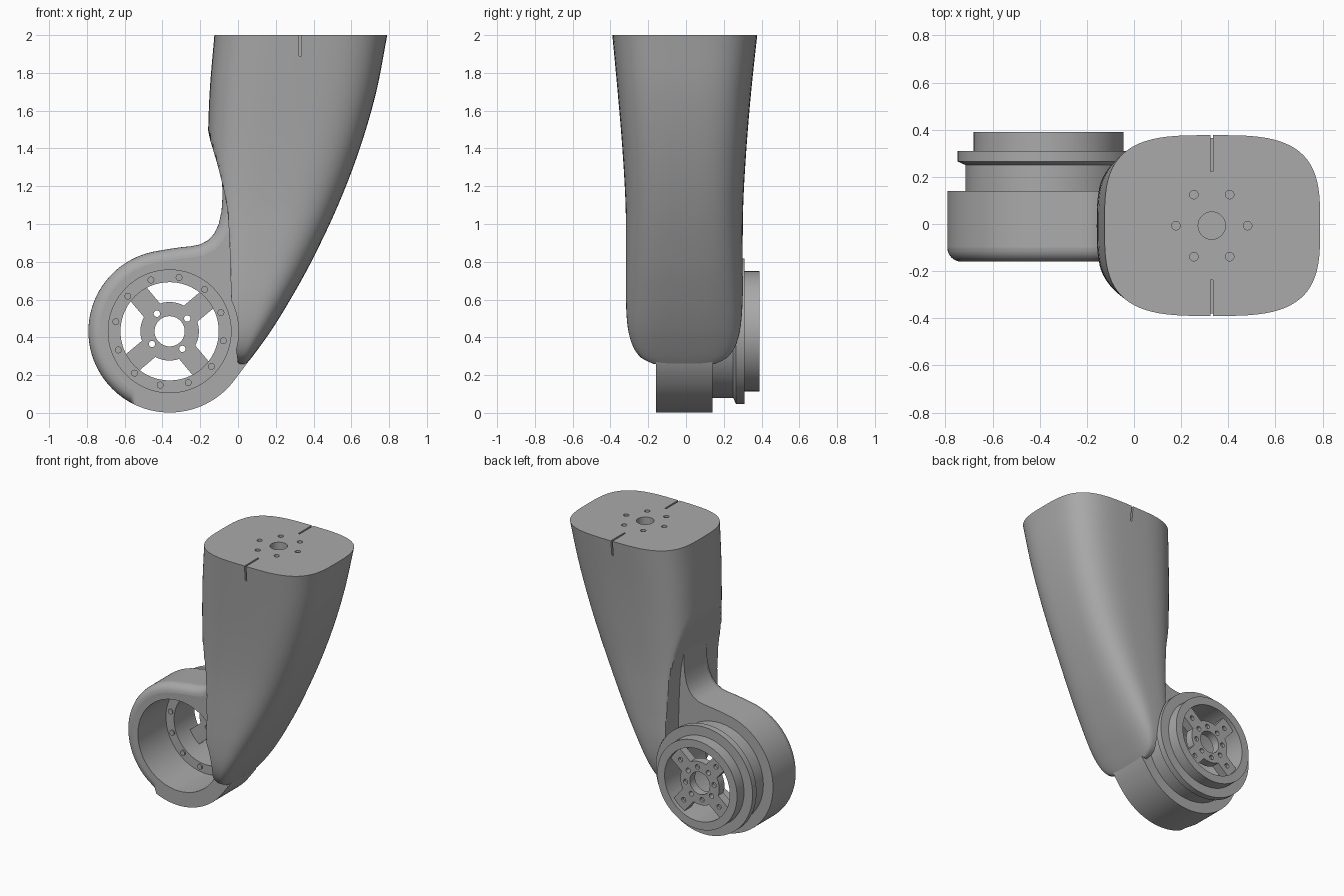
import bpy, bmesh
from math import sin, cos, pi, radians, copysign
from mathutils import Matrix

if "Cube" in bpy.data.objects:
    bpy.data.objects.remove(bpy.data.objects["Cube"], do_unlink=True)

grey = bpy.data.materials.new("machined grey")
grey.use_nodes = True
grey.diffuse_color = (0.4, 0.4, 0.4, 1)
grey.node_tree.nodes["Principled BSDF"].inputs["Base Color"].default_value = (0.4, 0.4, 0.4, 1)

HUB_X, HUB_Z, HOUSING_R, BORE_R, LIP_R = -0.362, 0.432, 0.43, 0.325, 0.26
LIP_Y = 0.16
MOUNT_X, MOUNT_Y = 0.33, -0.007


def make(name, bm):
    bmesh.ops.recalc_face_normals(bm, faces=bm.faces)
    mesh = bpy.data.meshes.new(name)
    bm.to_mesh(mesh)
    bm.free()
    ob = bpy.data.objects.new(name, mesh)
    bpy.context.collection.objects.link(ob)
    mesh.materials.append(grey)
    shade(ob)
    return ob


def activate(ob):
    bpy.ops.object.select_all(action='DESELECT')
    ob.select_set(True)
    bpy.context.view_layer.objects.active = ob


def shade(ob):
    activate(ob)
    bpy.ops.object.shade_smooth_by_angle(angle=radians(30))


def cut(ob, *cutters):
    for c in cutters:
        activate(ob)
        mod = ob.modifiers.new("cut", 'BOOLEAN')
        mod.operation, mod.object, mod.solver = 'DIFFERENCE', c, 'EXACT'
        bpy.ops.object.modifier_apply(modifier=mod.name)
        bpy.data.objects.remove(c, do_unlink=True)
    shade(ob)


def prism(name, points, y0, y1):
    """Extrude an x-z outline along y."""
    bm = bmesh.new()
    face = bm.faces.new([bm.verts.new((x, y0, z)) for x, z in points])
    out = bmesh.ops.extrude_face_region(bm, geom=[face])
    moved = [v for v in out["geom"] if isinstance(v, bmesh.types.BMVert)]
    bmesh.ops.translate(bm, verts=moved, vec=(0, y1 - y0, 0))
    return make(name, bm)


def circle(x, z, r, n=72):
    return [(x + r * cos(2 * pi * i / n), z + r * sin(2 * pi * i / n)) for i in range(n)]


def around(r, degrees):
    a = radians(degrees)
    return HUB_X + r * cos(a), HUB_Z + r * sin(a)


def upright(x, y, r, z0):
    bm = bmesh.new()
    bmesh.ops.create_cone(bm, cap_ends=True, segments=32, radius1=r, radius2=r, depth=2.2 - z0,
                          matrix=Matrix.Translation((x, y, (2.2 + z0) / 2)))
    return make("hole_cutter", bm)


def box(centre, size):
    bm = bmesh.new()
    bmesh.ops.create_cube(bm, size=1, matrix=Matrix.Translation(centre) @ Matrix.Diagonal((*size, 1)))
    return make("slot_cutter", bm)


def curve(rows, z):
    """Smooth interpolation of rows keyed by their first value."""
    i = max(k for k in range(len(rows) - 1) if rows[k][0] <= z + 1e-6)
    a, b = rows[i], rows[i + 1]
    before, after = rows[max(i - 1, 0)], rows[min(i + 2, len(rows) - 1)]
    h = b[0] - a[0]
    t = (z - a[0]) / h
    result = []
    for k in range(1, len(a)):
        m0 = (b[k] - before[k]) / (b[0] - before[0]) * h
        m1 = (after[k] - a[k]) / (after[0] - a[0]) * h
        result.append((2*t**3 - 3*t*t + 1) * a[k] + (t**3 - 2*t*t + t) * m0
                      + (3*t*t - 2*t**3) * b[k] + (t**3 - t*t) * m1)
    return result


# Limb sections: height, left, right, front half-width, back half-width
SECTIONS = [(0.26, 0, 0.045, 0.175, 0.155), (0.29, -0.03, 0.07, 0.235, 0.215),
            (0.35, -0.06, 0.115, 0.28, 0.26), (0.45, -0.10, 0.185, 0.308, 0.288),
            (0.6, -0.14, 0.277, 0.318, 0.30), (0.8, -0.15, 0.388, 0.318, 0.30),
            (1.1, -0.16, 0.53, 0.32, 0.303), (1.4, -0.16, 0.645, 0.337, 0.32),
            (1.7, -0.15, 0.732, 0.362, 0.345), (2.0, -0.125, 0.79, 0.39, 0.377)]
# Trimmed inner side of the limb
TRIM = [(0.26, 0), (0.5, -0.03), (0.9, -0.045), (1.1, -0.06), (1.3, -0.105), (1.47, -0.155), (2.0, -0.3)]


def loft(name, z0, z1, inset=0, trim=True, limit=9, rows=44, n=80):
    bm = bmesh.new()
    rings = []
    for j in range(rows + 1):
        z = z0 + (z1 - z0) * (j / rows) ** 1.5
        left, right, front, back = curve(SECTIONS, z)
        rx, ry = (right - left) / 2 - inset, (front + back) / 2 - inset
        ring = []
        for i in range(n):
            a = 2 * pi * i / n
            x = (left + right) / 2 + rx * copysign(abs(cos(a)) ** 0.6, cos(a))
            y = (back - front) / 2 + ry * copysign(abs(sin(a)) ** 0.6, sin(a))
            x = max(x, curve(TRIM, z)[0]) if trim else min(x, limit)
            ring.append(bm.verts.new((x, y, z)))
        rings.append(ring)
    for lo, hi in zip(rings, rings[1:]):
        for i in range(n):
            bm.faces.new((lo[i - 1], lo[i], hi[i], hi[i - 1]))
    bm.faces.new(rings[0])
    bm.faces.new(rings[-1])
    return make(name, bm)


# Limb with hollow inner side, drum clearance, top slots and mounting holes
limb = loft("limb", 0.26, 2.0)
cut(limb,
    loft("pocket_cutter", 0.42, 1.46, inset=0.04, trim=False, limit=0.08, rows=24),
    prism("clearance_cutter", circle(HUB_X, HUB_Z, 0.392), 0.14, 0.6),
    prism("clearance_cutter", circle(HUB_X, HUB_Z, 0.365), -0.6, -0.161),
    *[box((MOUNT_X, MOUNT_Y + s * 0.33, 1.95), (0.012, 0.2, 0.12)) for s in (-1, 1)],
    upright(MOUNT_X, MOUNT_Y, 0.058, 1.9),
    *[upright(MOUNT_X + 0.152 * cos(k * pi / 3), MOUNT_Y + 0.152 * sin(k * pi / 3), 0.018, 1.9)
      for k in range(6)])

# Round housing whose neck sweeps up into the limb
outline = [around(HOUSING_R, a) for a in range(99, 327, 3)]
outline += [(0.045, 0.258), (0.08, 0.4), (0.12, 0.8), (0.1, 1.4), (-0.095, 1.4), (-0.085, 1.25),
            (-0.082, 1.15), (-0.087, 1.07), (-0.102, 1.0), (-0.125, 0.95), (-0.157, 0.915),
            (-0.2, 0.892), (-0.25, 0.882), (-0.31, 0.876), (-0.37, 0.867)]
housing = prism("housing", outline, -0.16, 0.14)
bm = bmesh.new()
bm.from_mesh(housing.data)
# Round the front rim except along the bottom and inside the limb
rim = [e for e in bm.edges if all(v.co.y < -0.15 and v.co.x < -0.07 and (v.co.z > 0.5 or v.co.x < -0.54)
                                  for v in e.verts)]
bmesh.ops.bevel(bm, geom=rim, offset=0.06, segments=6, profile=0.5, affect='EDGES')
bm.to_mesh(housing.data)
bm.free()
cut(housing, prism("bore_cutter", circle(HUB_X, HUB_Z, BORE_R), -0.3, 0.3))

# Stepped rear drum: half profile (radius, y) spun about the hub axis
profile = [(BORE_R, 0.13), (0.353, 0.13), (0.353, 0.25), (0.386, 0.265), (0.386, 0.31), (0.318, 0.31),
           (0.318, 0.39), (LIP_R, 0.39), (LIP_R, LIP_Y), (BORE_R, LIP_Y)]
bm = bmesh.new()
verts = [bm.verts.new((HUB_X + r, y, HUB_Z)) for r, y in profile]
edges = [bm.edges.new((verts[i - 1], verts[i])) for i in range(len(verts))]
bmesh.ops.spin(bm, geom=verts + edges, cent=(HUB_X, 0, HUB_Z), axis=(0, 1, 0),
               angle=2 * pi, steps=72, use_merge=True)
bmesh.ops.remove_doubles(bm, verts=bm.verts, dist=1e-4)
make("rear_drum", bm)

# Bolts on the inner lip
for k in range(12):
    prism("lip_bolt", circle(*around(0.289, 20 + 30 * k), 0.018, 20), LIP_Y - 0.01, LIP_Y + 0.01)

# Hub plate with four spokes, centre hole and small holes
spider = []
for k in range(4):
    mid = 40 + 90 * k
    spider += [around(0.27, mid + d) for d in (-12, -4, 4, 12)]
    spider += [around(0.155, mid + d) for d in range(21, 70, 6)]
hub = prism("spoked_hub", spider, 0.30, 0.36)
cut(hub, prism("hole_cutter", circle(HUB_X, HUB_Z, 0.08, 48), 0.2, 0.5),
    *[prism("hole_cutter", circle(*around(0.115, 36 + 90 * k), 0.017, 20), 0.2, 0.5) for k in range(4)],
    *[prism("blind_hole_cutter", circle(*around(r, a + 90 * k), 0.017, 20), 0.34, 0.5)
      for r, a in ((0.115, 81), (0.2, 40)) for k in range(4)])
